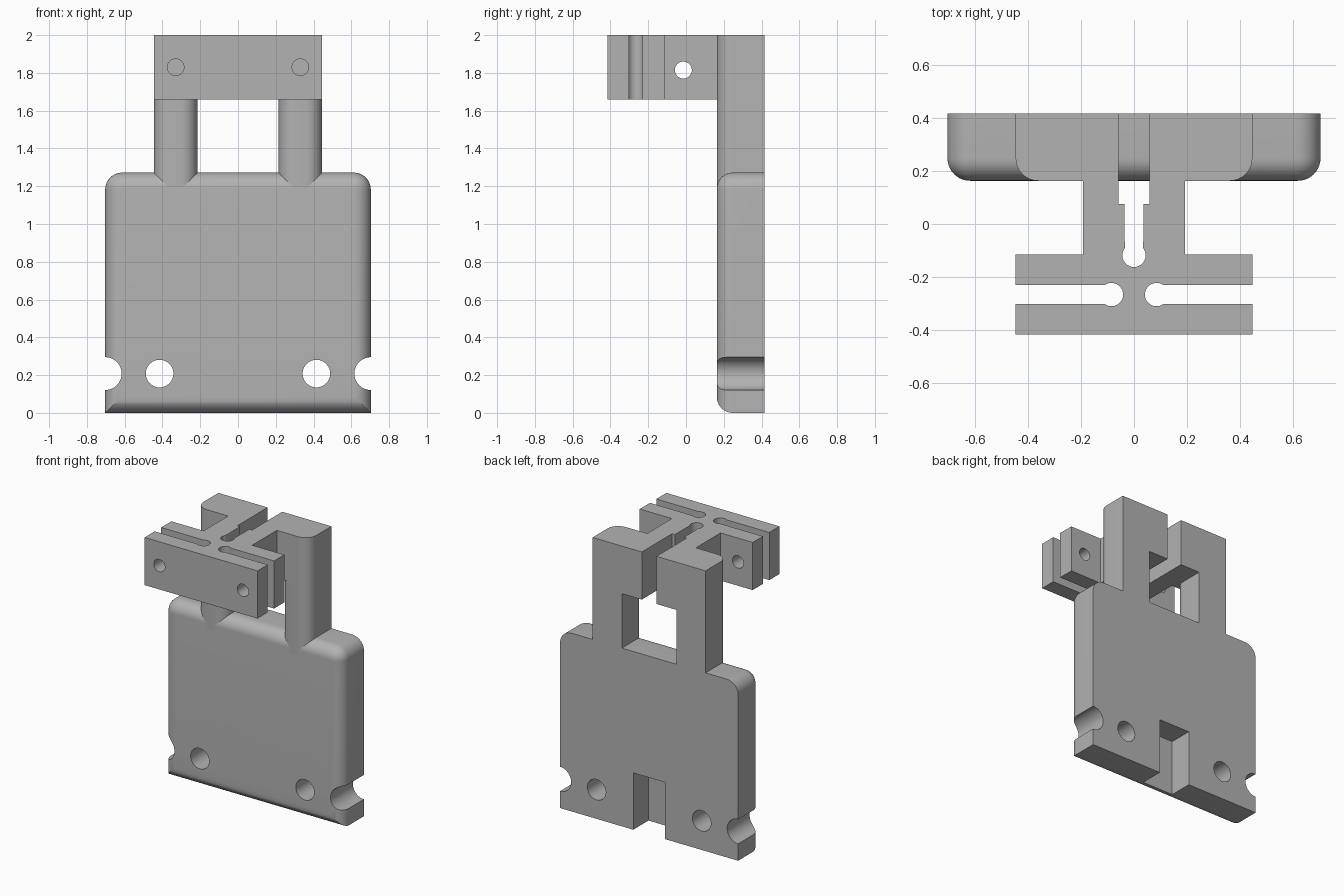
import bpy, bmesh
from math import sin, cos, radians, pi

cube = bpy.data.objects.get("Cube")
if cube:
    bpy.data.objects.remove(cube, do_unlink=True)

grey = bpy.data.materials.new("plain grey")
grey.use_nodes = True
colour = (0.45, 0.45, 0.45, 1)
grey.diffuse_color = colour
grey.node_tree.nodes["Principled BSDF"].inputs["Base Color"].default_value = colour

FRONT, BACK, R = 0.163, 0.416, 0.085
TOP, HEAD_Z, PLATE_Z = 2.0, 1.66, 1.272


def arc(cx, cy, r, a0, a1, n=12):
    angles = [radians(a0 + (a1 - a0) * i / n) for i in range(n + 1)]
    return [(cx + r * cos(a), cy + r * sin(a)) for a in angles]


def loft(name, rings):
    """Skin a stack of equal rings and cap both ends."""
    bm = bmesh.new()
    loops = [[bm.verts.new(p) for p in ring] for ring in rings]
    for a, b in zip(loops, loops[1:]):
        for i in range(len(a)):
            j = (i + 1) % len(a)
            bm.faces.new((a[i], a[j], b[j], b[i]))
    bm.faces.new(loops[0])
    bm.faces.new(loops[-1])
    bmesh.ops.recalc_face_normals(bm, faces=bm.faces[:])
    mesh = bpy.data.meshes.new(name)
    bm.to_mesh(mesh)
    bm.free()
    mesh.materials.append(grey)
    obj = bpy.data.objects.new(name, mesh)
    bpy.context.collection.objects.link(obj)
    return obj


def prism(name, profile, z0, z1):
    return loft(name, [[(x, y, z) for x, y in profile] for z in (z0, z1)])


def drill_y(x, z, r, y0, y1):
    circle = arc(x, z, r, 0, 360, 48)[:-1]
    return loft("drill", [[(px, y, pz) for px, pz in circle] for y in (y0, y1)])


def drill_x(y, z, r, x0, x1):
    circle = arc(y, z, r, 0, 360, 48)[:-1]
    return loft("drill", [[(x, py, pz) for py, pz in circle] for x in (x0, x1)])


def select(obj):
    bpy.ops.object.select_all(action='DESELECT')
    obj.select_set(True)
    bpy.context.view_layer.objects.active = obj


def cut(obj, cutters):
    for cutter in cutters:
        cutter.hide_render = True
        mod = obj.modifiers.new("cut", 'BOOLEAN')
        mod.operation, mod.solver, mod.object = 'DIFFERENCE', 'EXACT', cutter
        select(obj)
        bpy.ops.object.modifier_apply(modifier=mod.name)
        bpy.data.objects.remove(cutter, do_unlink=True)


def smooth(obj):
    select(obj)
    bpy.ops.object.shade_smooth_by_angle(angle=radians(25))


# Plate: rounded top corners, rounded front rim, square bottom corners
W, CORNER = 0.703, 0.09


def plate_ring(y, inset):
    half = [(W - inset, inset)]
    half += arc(W - CORNER, PLATE_Z - CORNER, CORNER - inset, 0, 90)
    return [(x, y, z) for x, z in half + [(-x, z) for x, z in reversed(half)]]


rings = [plate_ring(BACK, 0)]
for i in range(11):
    a = pi / 2 * i / 10
    rings.append(plate_ring(FRONT + R - R * sin(a), R - R * cos(a)))
plate = loft("plate", rings)

notch = [(-0.125, 0.245), (0.125, 0.245), (0.125, 0.6), (-0.125, 0.6)]
cutters = [prism("back_notch", notch, -0.1, 0.405)]
for s in (-1, 1):
    cutters.append(drill_y(s * 0.415, 0.208, 0.073, 0, 0.6))
    cutters.append(drill_y(s * 0.703, 0.208, 0.087, 0, 0.6))
cut(plate, cutters)
smooth(plate)

# Legs: both front edges rounded, running down into the plate
IN, OUT = 0.215, 0.446
outer_round = arc(OUT - R, FRONT + R, R, 0, -90)
leg = [(IN, BACK), (OUT, BACK)] + outer_round + arc(IN + R, FRONT + R, R, -90, -180)
for s, side in ((1, "left"), (-1, "right")):
    smooth(prism(side + "_leg", [(s * x, y) for x, y in leg], 1.15, HEAD_Z))

# Flexure head: mounting blocks, slotted stem and slotted cross bar
half = arc(0, -0.118, 0.044, -90, 38)
half += [(0.036, 0.075), (0.058, 0.075), (0.058, BACK), (OUT, BACK)] + outer_round
half += [(0.192, FRONT), (0.192, -0.115), (OUT, -0.115), (OUT, -0.23)]
half += arc(0.085, -0.266, 0.044, 55, 305, 24)
half += [(OUT, -0.302), (OUT, -0.416)]
outline = half + [(-x, y) for x, y in reversed(half[1:])]
head = prism("flexure_head", outline, HEAD_Z, TOP)
cut(head, [drill_y(s * 0.33, 1.83, 0.044, -0.5, 0) for s in (-1, 1)]
    + [drill_x(-0.014, 1.815, 0.045, -0.3, 0.3)])
smooth(head)
